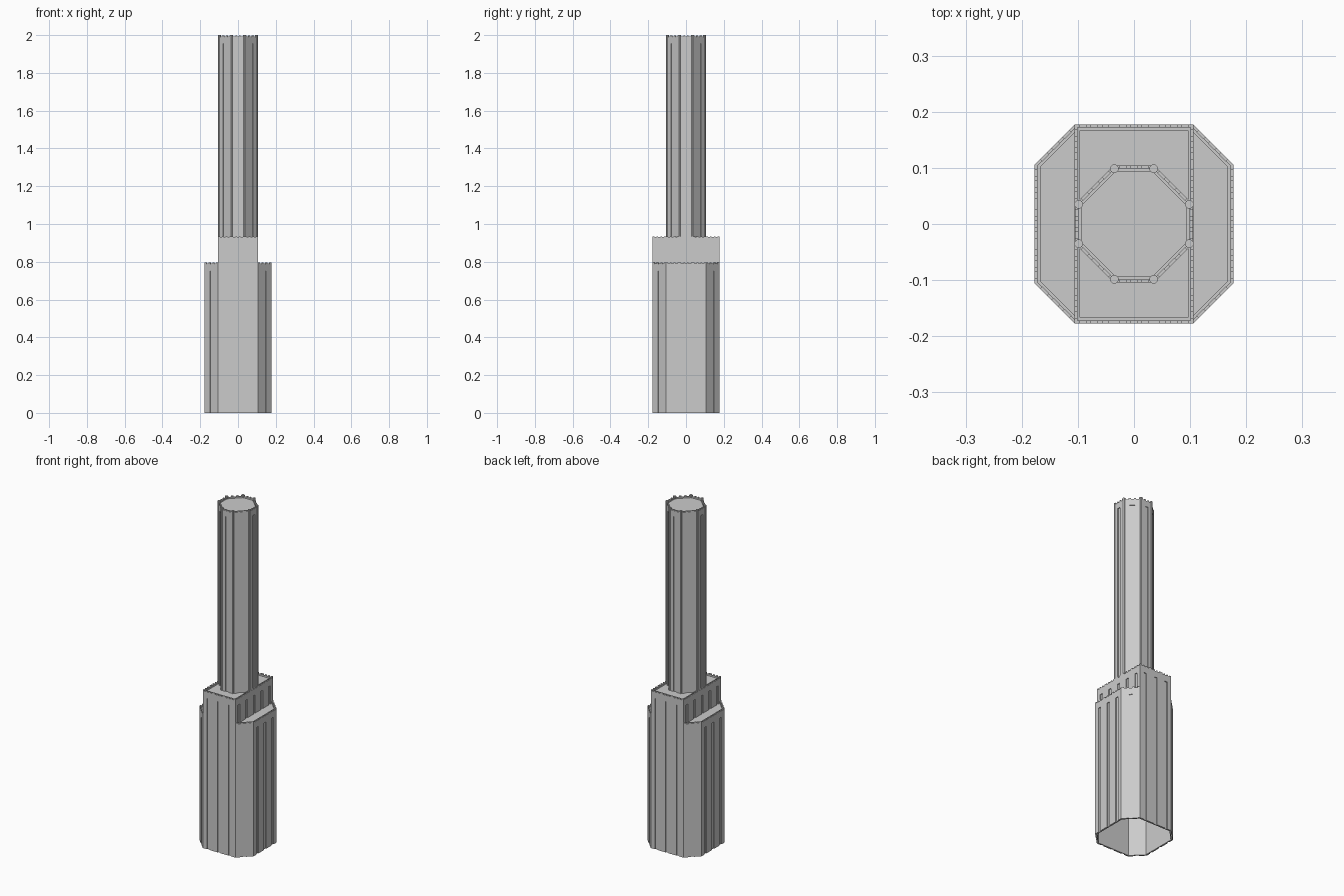
import bpy, bmesh, math
from mathutils import Vector

if "Cube" in bpy.data.objects:
    bpy.data.objects.remove(bpy.data.objects["Cube"])

SKIN = 0.005      # depth of the grooved outer layer and of the plain layer behind it
TOOTH = 0.007     # parapet notch depth


def finish(name, bm):
    bmesh.ops.recalc_face_normals(bm, faces=bm.faces)
    me = bpy.data.meshes.new(name)
    bm.to_mesh(me)
    bm.free()
    ob = bpy.data.objects.new(name, me)
    bpy.context.collection.objects.link(ob)
    return ob


def loft(bm, lower, upper):
    """Closed solid between two matching vertex loops."""
    a = [bm.verts.new(p) for p in lower]
    b = [bm.verts.new(p) for p in upper]
    bm.faces.new(a)
    bm.faces.new(b)
    n = len(a)
    for i in range(n):
        bm.faces.new((a[i], a[(i + 1) % n], b[(i + 1) % n], b[i]))


def slab(name, outline, z0, z1):
    bm = bmesh.new()
    loft(bm, [(x, y, z0) for x, y in outline], [(x, y, z1) for x, y in outline])
    return finish(name, bm)


def octagon(half, flat):
    return [(-flat, -half), (flat, -half), (half, -flat), (half, flat),
            (flat, half), (-flat, half), (-half, flat), (-half, -flat)]


def wall(name, a, b, z0, z1, bays, slot, slot_top, mitre=0.414):
    """Grooved wall from a to b (anticlockwise in plan) with a toothed parapet."""
    a, b = Vector((*a, 0)), Vector((*b, 0))
    length = (b - a).length
    along = (b - a) / length
    inward = Vector((-along.y, along.x, 0))
    step = length / bays

    def place(s, z, d):
        s = min(max(s, d * mitre), length - d * mitre)
        return a + along * s + inward * d + Vector((0, 0, z))

    # outer layer: slots cut into the bottom edge, teeth along the top edge
    outline = [(0, z0)]
    for i in range(bays):
        l, r = (i + .5) * step - slot / 2, (i + .5) * step + slot / 2
        outline += [(l, z0), (l, slot_top), (r, slot_top), (r, z0)]
    outline += [(length, z0), (length, z1)]
    for i in reversed(range(bays)):
        for hi, lo in ((.86, .70), (.58, .42), (.30, .14)):
            p, q = (i + hi) * step, (i + lo) * step
            outline += [(p, z1), (p, z1 - TOOTH), (q, z1 - TOOTH), (q, z1)]
    outline.append((0, z1))
    # plain layer behind
    back = [(0, z0), (length, z0), (length, z1 - TOOTH * .5), (0, z1 - TOOTH * .5)]

    bm = bmesh.new()
    for pts, d0, d1 in ((outline, 0, SKIN), (back, SKIN, 2 * SKIN)):
        loft(bm, [place(s, z, d0) for s, z in pts], [place(s, z, d1) for s, z in pts])
    return finish(name, bm)


# Octagonal base: front and back rise higher to form the middle block
H, F = 0.177, 0.106
base = octagon(H, F)
for i in range(8):
    a, b = base[i], base[(i + 1) % 8]
    if i in (0, 4):
        wall(f"block_end_wall_{i}", a, b, 0, 0.935, 3, 0.018, 0.89)
    elif i in (2, 6):
        wall(f"wing_wall_{i}", a, b, 0, 0.795, 3, 0.018, 0.75)
    else:
        wall(f"base_corner_wall_{i}", a, b, 0, 0.795, 1, 0.018, 0.75)

# Middle block side walls above the wings
for s, side in ((1, "right"), (-1, "left")):
    wall(f"block_side_wall_{side}", (s * F, -s * H), (s * F, s * H),
         0.77, 0.935, 5, 0.018, 0.89, 1)
    wing = [(s * (F - .008), -H + .006), (s * F, -H + .006), (s * (H - .006), -F),
            (s * (H - .006), F), (s * F, H - .006), (s * (F - .008), H - .006)]
    slab(f"wing_roof_{side}", wing, 0.77, 0.782)
slab("block_roof", [(-.1, -.171), (.1, -.171), (.1, .171), (-.1, .171)], 0.912, 0.922)

# Octagonal tower
T, TF = 0.104, 0.036
tower = octagon(T, TF)
for i in range(8):
    diagonal = i % 2 == 1
    wall(f"tower_wall_{i}", tower[i], tower[(i + 1) % 8], 0.915, 1.997, 1,
         0.03 if diagonal else 0.02, 1.955)
slab("tower_roof", octagon(T - .006, TF - .002), 1.975, 1.985)

# Slim posts on the tower corners
for i, (x, y) in enumerate(octagon(T - .0055, TF - .001)):
    post = [(x + .008 * math.cos(math.radians(k * 45 + 22.5)),
             y + .008 * math.sin(math.radians(k * 45 + 22.5))) for k in range(8)]
    slab(f"tower_post_{i}", post, 0.92, 2.0)
